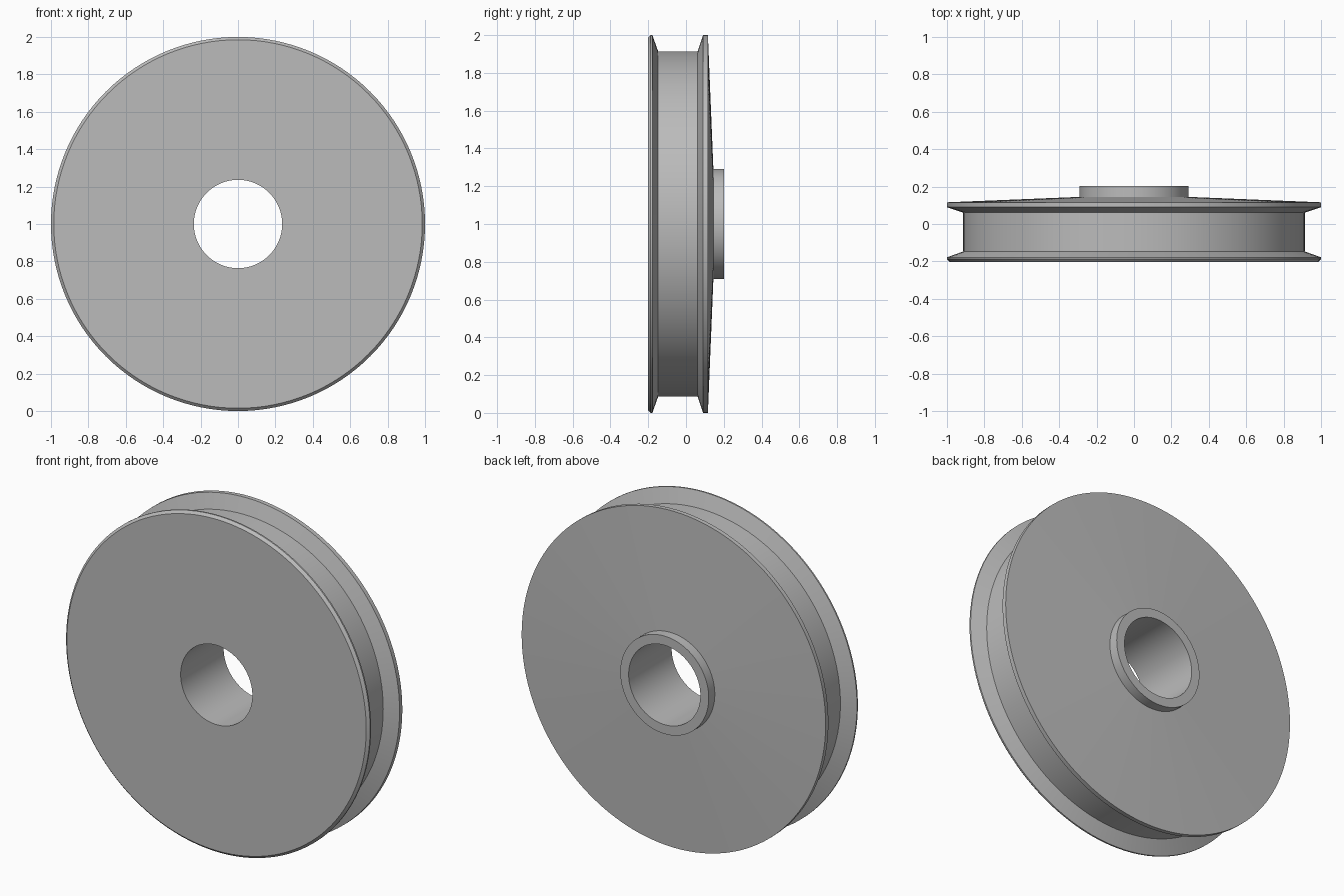
import bpy, bmesh, math

if "Cube" in bpy.data.objects:
    bpy.data.objects.remove(bpy.data.objects["Cube"])

SEGMENTS = 128

# Half cross-section of the wheel: (radius, depth along y)
profile = [
    (0.236, -0.202),  # bore, front edge
    (0.985, -0.202),  # flat front face
    (1.0, -0.187),    # chamfered front rim
    (1.0, -0.178),
    (0.913, -0.147),  # groove floor
    (0.913, 0.061),
    (1.0, 0.09),      # rear rim
    (1.0, 0.116),
    (0.291, 0.145),   # shallow cone up to the hub
    (0.291, 0.202),   # hub collar
    (0.236, 0.202),   # bore, rear edge
]

grey = bpy.data.materials.new("grey metal")
grey.diffuse_color = (0.5, 0.5, 0.5, 1)
grey.use_nodes = True
grey.node_tree.nodes["Principled BSDF"].inputs["Base Color"].default_value = grey.diffuse_color

# Revolve the closed cross-section around the axle
bm = bmesh.new()
rings = []
for r, y in profile:
    ring = []
    for i in range(SEGMENTS):
        a = 2 * math.pi * i / SEGMENTS
        ring.append(bm.verts.new((r * math.cos(a), y, 1 + r * math.sin(a))))
    rings.append(ring)
for k, ring in enumerate(rings):
    nxt = rings[(k + 1) % len(rings)]
    for i in range(SEGMENTS):
        j = (i + 1) % SEGMENTS
        bm.faces.new((ring[i], ring[j], nxt[j], nxt[i]))
bmesh.ops.recalc_face_normals(bm, faces=bm.faces)

mesh = bpy.data.meshes.new("grooved_wheel")
bm.to_mesh(mesh)
bm.free()
mesh.materials.append(grey)
wheel = bpy.data.objects.new("grooved_wheel", mesh)
bpy.context.collection.objects.link(wheel)

# Smooth round surfaces, keep rim and groove edges crisp
bpy.context.view_layer.objects.active = wheel
wheel.select_set(True)
bpy.ops.object.shade_smooth_by_angle(angle=math.radians(15))
